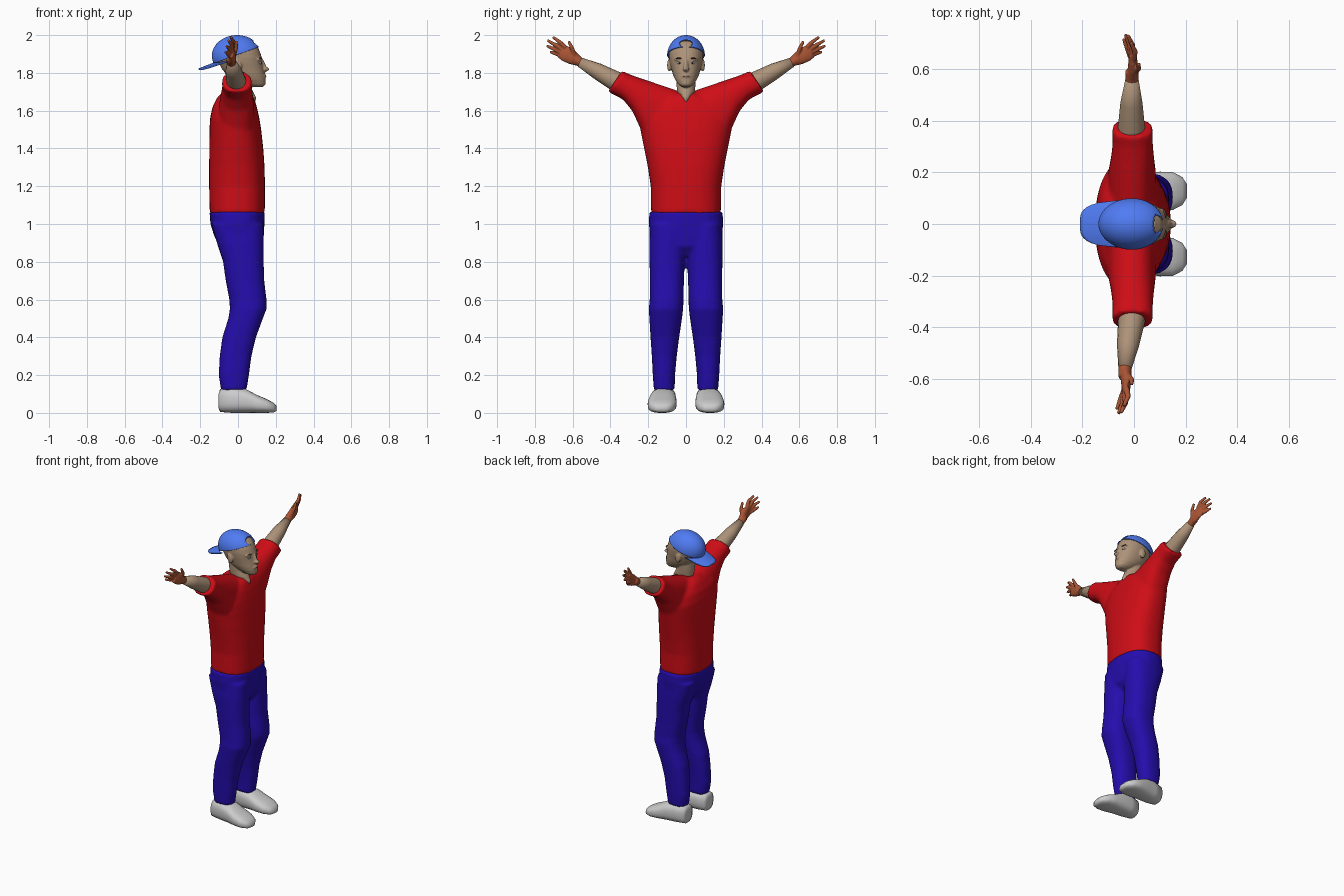
import bpy, bmesh, math
from mathutils import Vector, Matrix

if "Cube" in bpy.data.objects:
    bpy.data.objects.remove(bpy.data.objects["Cube"])


def material(name, rgb):
    m = bpy.data.materials.new(name)
    m.diffuse_color = (*rgb, 1)
    m.use_nodes = True
    m.node_tree.nodes["Principled BSDF"].inputs["Base Color"].default_value = m.diffuse_color
    return m


RED = material("red_cloth", (0.62, 0.004, 0.008))
NAVY = material("blue_cloth", (0.018, 0.004, 0.42))
BLUE = material("cap_cloth", (0.08, 0.2, 0.9))
SKIN = material("skin", (0.42, 0.29, 0.19))
HAND = material("hand_skin", (0.40, 0.09, 0.035))
BROWN = material("brown", (0.2, 0.08, 0.03))
DARK = material("dark", (0.07, 0.045, 0.03))
LIP = material("lip", (0.3, 0.15, 0.1))


def ring(c, u, v, p=2.0, n=32):
    """Superellipse around c with half axes u and v."""
    pts = []
    for i in range(n):
        a = 2 * math.pi * i / n
        f = lambda t: math.copysign(abs(t) ** (2 / p), t)
        pts.append(Vector(c) + Vector(u) * f(math.cos(a)) + Vector(v) * f(math.sin(a)))
    return pts


def flat(z, x0, x1, y0, y1, p=2.4):
    """Horizontal ring from its extents."""
    return ring(((x0 + x1) / 2, (y0 + y1) / 2, z), ((x1 - x0) / 2, 0, 0), (0, (y1 - y0) / 2, 0), p)


def loft(bm, rings):
    vs = [[bm.verts.new(p) for p in r] for r in rings]
    n = len(vs[0])
    fs = [bm.faces.new((a[i], a[(i + 1) % n], b[(i + 1) % n], b[i]))
          for a, b in zip(vs, vs[1:]) for i in range(n)]
    fs += [bm.faces.new(vs[0][::-1]), bm.faces.new(vs[-1])]
    bmesh.ops.recalc_face_normals(bm, faces=fs)


def ball(bm, c, r, rot=0, seg=24):
    """Ellipsoid, turned about y."""
    m = Matrix.Translation(c) @ Matrix.Rotation(rot, 4, 'Y') @ Matrix.Diagonal((*r, 1))
    bmesh.ops.create_uvsphere(bm, u_segments=seg, v_segments=seg // 2, radius=1, matrix=m)


def tube(bm, pts, radii):
    """Round limb through points."""
    pts = [Vector(p) for p in pts]
    rings = []
    for i, (p, r) in enumerate(zip(pts, radii)):
        d = (pts[min(i + 1, len(pts) - 1)] - pts[max(i - 1, 0)]).normalized()
        u = d.cross(Vector((1, 0, 0))).normalized()
        rings.append(ring(p, u * r, d.cross(u) * r, 2, 16))
    loft(bm, rings)


def finish(name, bm, mat, voxel=0, smooth=4):
    me = bpy.data.meshes.new(name)
    bm.to_mesh(me)
    bm.free()
    for f in me.polygons:
        f.use_smooth = True
    ob = bpy.data.objects.new(name, me)
    bpy.context.collection.objects.link(ob)
    if mat:
        me.materials.append(mat)
    if voxel:
        m = ob.modifiers.new("blend", 'REMESH')
        m.mode, m.voxel_size, m.use_smooth_shade = 'VOXEL', voxel, True
        s = ob.modifiers.new("soften", 'SMOOTH')
        s.factor, s.iterations = 0.5, smooth
    return ob


# Shirt: torso blended with raised sleeves
bm = bmesh.new()
loft(bm, [flat(z, a, b, -h, h) for z, a, b, h in (
    (1.055, -.15, .142, .185), (1.2, -.153, .143, .187), (1.3, -.153, .141, .202),
    (1.4, -.152, .134, .222), (1.5, -.151, .123, .242), (1.56, -.148, .113, .252),
    (1.62, -.135, .1, .22), (1.67, -.11, .083, .13), (1.695, -.085, .06, .06))])
for s in (1, -1):
    loft(bm, [ring(((a + b) / 2, s * (ty + by) / 2, (tz + bz) / 2), ((b - a) / 2, 0, 0),
                   (0, s * (ty - by) / 2, (tz - bz) / 2), 2.3) for ty, tz, by, bz, a, b in (
        (0, 1.69, 0, 1.4, -.1, .08), (.08, 1.718, .1, 1.4, -.1, .085),
        (.18, 1.752, .225, 1.47, -.1, .085), (.25, 1.775, .285, 1.6, -.088, .077),
        (.3, 1.793, .335, 1.66, -.083, .073), (.338, 1.812, .413, 1.7, -.086, .074))])
finish("shirt", bm, RED, 0.011, 5)

# Trousers: hips blended with two legs
bm = bmesh.new()
loft(bm, [flat(z, a, b, -h, h) for z, a, b, h in (
    (.83, -.05, .09, .1), (.88, -.1, .13, .17), (.94, -.127, .137, .192),
    (1.0, -.146, .14, .197), (1.065, -.151, .142, .194))])
for s in (1, -1):
    loft(bm, [flat(z, a, b, s * i, s * o) for z, a, b, i, o in (
        (.12, -.09, .045, .06, .17), (.2, -.102, .058, .058, .176), (.3, -.097, .071, .049, .181),
        (.4, -.083, .095, .036, .188), (.5, -.051, .132, .021, .194), (.55, -.043, .151, .015, .197),
        (.6, -.046, .151, .013, .192), (.7, -.065, .139, .011, .191), (.8, -.079, .136, .006, .193),
        (.9, -.112, .136, .003, .194), (1.0, -.14, .135, .003, .19))])
finish("trousers", bm, NAVY, 0.01, 4)

# Shoes
for s, side in ((1, "left"), (-1, "right")):
    bm = bmesh.new()
    loft(bm, [ring((x, s * yc, (z0 + z1) / 2), (0, h, 0), (0, 0, (z1 - z0) / 2), 2.6)
              for x, z0, z1, h, yc in (
        (-.103, .025, .1, .035, .117), (-.095, .005, .125, .054, .117), (-.03, 0, .137, .065, .118),
        (.04, 0, .127, .071, .122), (.1, 0, .095, .077, .126), (.15, 0, .074, .074, .128),
        (.188, .002, .054, .054, .128), (.205, .01, .035, .027, .128))])
    finish(side + "_shoe", bm, None)

# Arms and hands
for s, side, dx in ((1, "left", -.008), (-1, "right", -.035)):
    bm = bmesh.new()
    tube(bm, [(-.008, s * .31, 1.725), (-.01, s * .38, 1.76), ((dx - .012) / 2, s * .47, 1.81),
              (dx, s * .56, 1.856)], (.056, .052, .043, .026))
    finish(side + "_arm", bm, SKIN)

    bm = bmesh.new()
    P = lambda x, y, z: (dx + x, s * y, z)
    tube(bm, [P(0, .54, 1.846), P(0, .57, 1.862), P(0, .595, 1.876)], (.026, .025, .026))
    loft(bm, [ring(P(x, y, z), (t, 0, 0), (0, -s * w * .45, w * .89)) for x, y, z, t, w in (
        (0, .565, 1.86, .022, .025), (.004, .6, 1.88, .021, .037),
        (.004, .635, 1.9, .017, .042), (0, .662, 1.915, .012, .037))])
    for base, mid, tip in (
            ((.012, .59, 1.89), (.026, .605, 1.935), (.026, .622, 1.968)),
            ((.006, .64, 1.935), (.012, .67, 1.965), (-.004, .705, 1.99)),
            ((0, .655, 1.923), (.002, .695, 1.95), (-.016, .733, 1.972)),
            ((-.004, .66, 1.907), (-.01, .7, 1.927), (-.026, .737, 1.943)),
            ((-.004, .65, 1.888), (-.018, .685, 1.9), (-.032, .72, 1.912))):
        tube(bm, [P(*base), P(*mid), P(*tip)], (.0125, .0105, .007))
    finish(side + "_hand", bm, HAND, 0.004, 2)

# Head with neck, nose and ears
bm = bmesh.new()
loft(bm, [flat(z, a, b, -h, h, 2.15) for z, a, b, h in (
    (1.725, .07, .13, .022), (1.738, .035, .145, .04), (1.765, -.02, .145, .058),
    (1.79, -.06, .141, .069), (1.82, -.085, .135, .077), (1.85, -.1, .13, .085),
    (1.88, -.11, .127, .09), (1.91, -.115, .117, .091), (1.94, -.1, .104, .082), (1.965, -.07, .08, .06))])
loft(bm, [flat(z, a, b, -h, h, 2) for z, a, b, h in (
    (1.645, .03, .094, .008), (1.67, -.02, .096, .028), (1.7, -.055, .08, .048),
    (1.74, -.06, .06, .05), (1.82, -.07, .06, .052))])
ball(bm, (.132, 0, 1.842), (.014, .012, .042), -.35)
ball(bm, (.145, 0, 1.82), (.021, .017, .012))
ball(bm, (.137, 0, 1.783), (.013, .026, .012))
for s in (1, -1):
    ball(bm, (.0, s * .089, 1.84), (.02, .011, .034), -.2)
    ball(bm, (.106, s * .036, 1.872), (.018, .027, .008))
finish("head", bm, SKIN, 0.005, 3)

# Eyes, eyebrows and mouth
for s, side in ((1, "left"), (-1, "right")):
    for part, mat, c, r in (("eye", None, (.113, s * .035, 1.853), (.011, .014, .007)),
                            ("iris", DARK, (.122, s * .034, 1.853), (.004, .005, .005)),
                            ("eyebrow", DARK, (.116, s * .036, 1.877), (.01, .021, .004))):
        bm = bmesh.new()
        ball(bm, c, r, 0, 16)
        finish(side + "_" + part, bm, mat)
bm = bmesh.new()
ball(bm, (.142, 0, 1.782), (.008, .02, .006), 0, 16)
finish("mouth", bm, LIP)

# Hair showing through the cap opening
bm = bmesh.new()
ball(bm, (-.006, 0, 1.888), (.122, .092, .102))
bmesh.ops.bisect_plane(bm, geom=bm.verts[:] + bm.edges[:] + bm.faces[:], clear_inner=True,
                       plane_co=(0, 0, 1.9), plane_no=(-.35, 0, 1))
finish("hair", bm, BROWN)

# Cap crown: tilted dome with an opening above the forehead
bm = bmesh.new()
ball(bm, (-.005, 0, 1.89), (.133, .1, .11), 0, 96)
bmesh.ops.bisect_plane(bm, geom=bm.verts[:] + bm.edges[:] + bm.faces[:], clear_inner=True,
                       plane_co=(0, 0, 1.897), plane_no=(-.37, 0, 1))
hole = [f for f in bm.faces if f.calc_center_median().x > 0
        and (f.calc_center_median().y / .038) ** 2 + ((f.calc_center_median().z - 1.956) / .02) ** 2 < 1]
bmesh.ops.delete(bm, geom=hole, context='FACES')
cap = finish("cap_crown", bm, BLUE)
cap.modifiers.new("thickness", 'SOLIDIFY').thickness = 0.006

# Cap peak: curved and pointing backwards
bm = bmesh.new()
N, M = 20, 6
grid = []
for i in range(N + 1):
    t = -1 + 2 * i / N
    inner = -.005 - .122 * math.sqrt(max(0, 1 - (t * .9) ** 2))
    outer = -.05 - .16 * (1 - abs(t) ** 3.5) ** 0.5
    row = []
    for j in range(M + 1):
        x = inner + (min(outer, inner - .002) - inner) * j / M
        row.append(bm.verts.new((x, t * .092, 1.905 + x * .39 - .018 * t * t)))
    grid.append(row)
for a, b in zip(grid, grid[1:]):
    for j in range(M):
        bm.faces.new((a[j], b[j], b[j + 1], a[j + 1]))
bmesh.ops.recalc_face_normals(bm, faces=bm.faces[:])
peak = finish("cap_peak", bm, BLUE)
peak.modifiers.new("thickness", 'SOLIDIFY').thickness = 0.008
